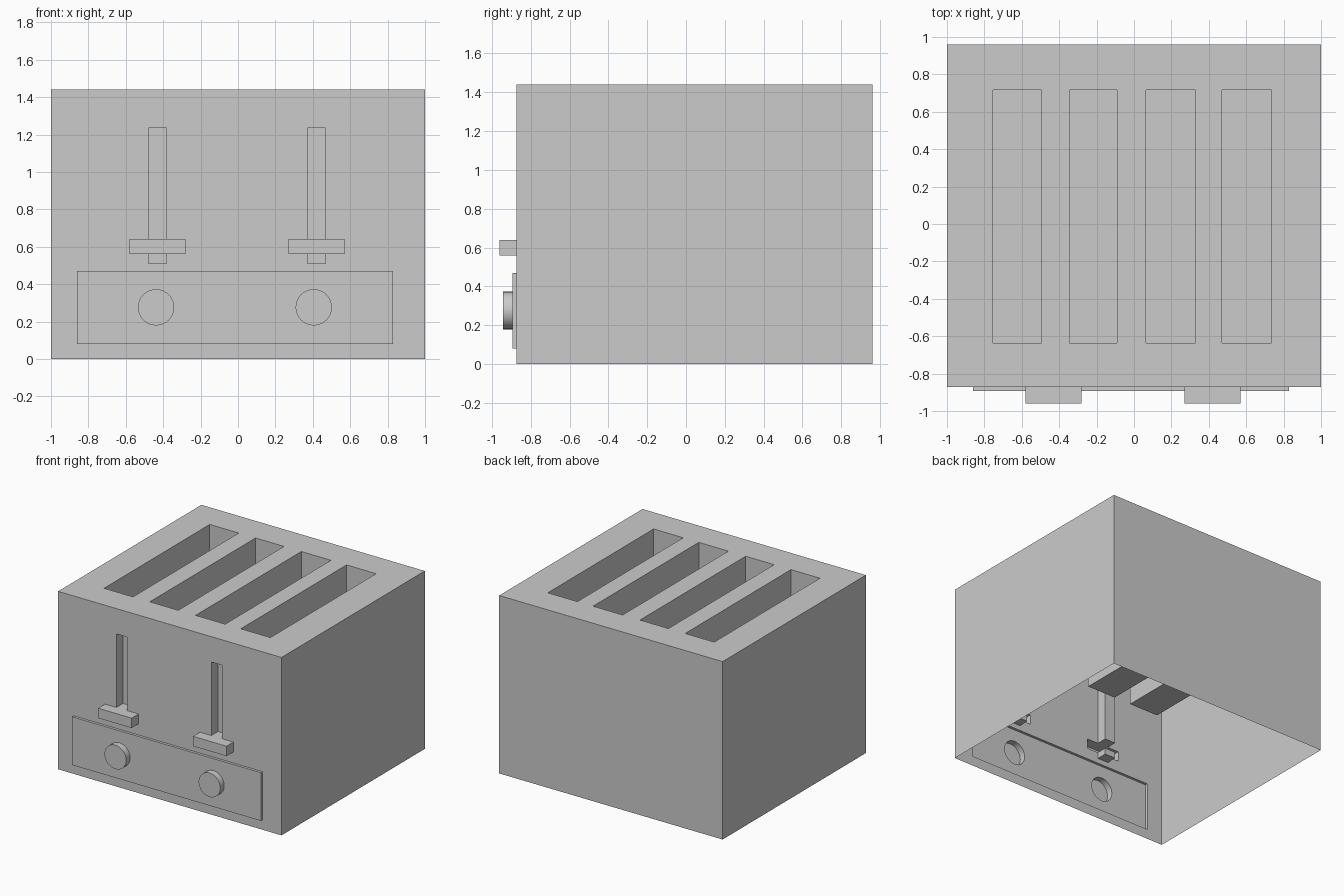
import bpy, bmesh, math
from mathutils import Vector

if "Cube" in bpy.data.objects:
    bpy.data.objects.remove(bpy.data.objects["Cube"], do_unlink=True)

grey = bpy.data.materials.new("plain_grey")
grey.use_nodes = True
COLOUR = (0.6, 0.6, 0.6, 1)
grey.diffuse_color = COLOUR
grey.node_tree.nodes["Principled BSDF"].inputs["Base Color"].default_value = COLOUR

# Main planes and sizes
BACK, FRONT, PANEL, KNOB, BAR = 0.96, -0.872, -0.893, -0.943, -0.96
HEIGHT = 1.44
SLOT_FLOOR, GROOVE_BACK = 0.912, FRONT + 0.085
BREAD_SLOTS = [(-0.755, -0.495), (-0.345, -0.09), (0.065, 0.33), (0.47, 0.735)]
SLOT_Y = (-0.635, 0.717)
LEVER_X = (-0.43, 0.42)
GROOVE_HALF, BAR_HALF = 0.048, 0.15
GROOVE_LOW, BAR_LOW, BAR_TOP, GROOVE_TOP = 0.51, 0.56, 0.64, 1.235
PANEL_RECT = (-0.86, 0.83, 0.08, 0.47)
KNOB_X, KNOB_Z, KNOB_R = (-0.438, 0.405), 0.276, 0.097


def rect(a0, a1, b0, b1):
    return [(a0, b0), (a1, b0), (a1, b1), (a0, b1)]


def on_y(pts, y):
    return [Vector((a, y, b)) for a, b in pts]


def on_z(pts, z):
    return [Vector((a, b, z)) for a, b in pts]


def circle(cx, cz, r, n=32):
    return [(cx + r * math.cos(2 * math.pi * i / n), cz + r * math.sin(2 * math.pi * i / n))
            for i in range(n)]


def sheet(bm, loops, normal):
    """Flat sheet from an outline followed by any holes."""
    edges = []
    for loop in loops:
        vs = [bm.verts.new(p) for p in loop]
        edges += [bm.edges.new((vs[i - 1], vs[i])) for i in range(len(vs))]
    bmesh.ops.triangle_fill(bm, use_beauty=True, edges=edges, normal=normal)


def sleeve(bm, loop, offset, cap=True):
    """Push a loop along an offset, leaving its starting side open."""
    a = [bm.verts.new(p) for p in loop]
    b = [bm.verts.new(p + Vector(offset)) for p in loop]
    for i in range(len(a)):
        bm.faces.new((a[i - 1], a[i], b[i], b[i - 1]))
    if cap:
        bm.faces.new(b)


def finish(bm, name):
    bmesh.ops.remove_doubles(bm, verts=bm.verts, dist=1e-5)
    bmesh.ops.recalc_face_normals(bm, faces=bm.faces)
    mesh = bpy.data.meshes.new(name)
    bm.to_mesh(mesh)
    bm.free()
    mesh.materials.append(grey)
    ob = bpy.data.objects.new(name, mesh)
    bpy.context.collection.objects.link(ob)
    return ob


# Body shell, open underneath, with bread slots and lever grooves
bm = bmesh.new()
slots = [on_z(rect(x0, x1, *SLOT_Y), HEIGHT) for x0, x1 in BREAD_SLOTS]
sheet(bm, [on_z(rect(-1, 1, FRONT, BACK), HEIGHT)] + slots, (0, 0, 1))
for s in slots:
    sleeve(bm, s, (0, 0, SLOT_FLOOR - HEIGHT))

openings = [on_y(rect(*PANEL_RECT), FRONT)]
for cx in LEVER_X:
    g0, g1, b0, b1 = cx - GROOVE_HALF, cx + GROOVE_HALF, cx - BAR_HALF, cx + BAR_HALF
    cross = [(g0, GROOVE_LOW), (g1, GROOVE_LOW), (g1, BAR_LOW), (b1, BAR_LOW),
             (b1, BAR_TOP), (g1, BAR_TOP), (g1, GROOVE_TOP), (g0, GROOVE_TOP),
             (g0, BAR_TOP), (b0, BAR_TOP), (b0, BAR_LOW), (g0, BAR_LOW)]
    openings.append(on_y(cross, FRONT))
    for z0, z1 in ((GROOVE_LOW, BAR_LOW), (BAR_TOP, GROOVE_TOP)):
        sleeve(bm, on_y(rect(g0, g1, z0, z1), FRONT), (0, GROOVE_BACK - FRONT, 0))
sheet(bm, [on_y(rect(-1, 1, 0, HEIGHT), FRONT)] + openings, (0, -1, 0))

corners = [(1, FRONT), (1, BACK), (-1, BACK), (-1, FRONT)]
for (xa, ya), (xb, yb) in zip(corners, corners[1:]):
    bm.faces.new([bm.verts.new(p) for p in
                  ((xa, ya, 0), (xb, yb, 0), (xb, yb, HEIGHT), (xa, ya, HEIGHT))])
finish(bm, "body")

# Raised control panel with openings behind the knobs
bm = bmesh.new()
outline = rect(*PANEL_RECT)
rings = [circle(x, KNOB_Z, KNOB_R) for x in KNOB_X]
sheet(bm, [on_y(p, PANEL) for p in [outline] + rings], (0, -1, 0))
sleeve(bm, on_y(outline, FRONT), (0, PANEL - FRONT, 0), cap=False)
finish(bm, "control_panel")

# Hollow knobs and lever handles
for side, ring, cx in zip(("right", "left"), rings, LEVER_X):
    bm = bmesh.new()
    sleeve(bm, on_y(ring, PANEL), (0, KNOB - PANEL, 0))
    knob = finish(bm, side + "_knob")
    bpy.ops.object.select_all(action="DESELECT")
    knob.select_set(True)
    bpy.context.view_layer.objects.active = knob
    bpy.ops.object.shade_smooth_by_angle(angle=math.radians(35))

    bm = bmesh.new()
    sleeve(bm, on_y(rect(cx - BAR_HALF, cx + BAR_HALF, BAR_LOW, BAR_TOP), FRONT),
           (0, BAR - FRONT, 0))
    finish(bm, side + "_lever")
